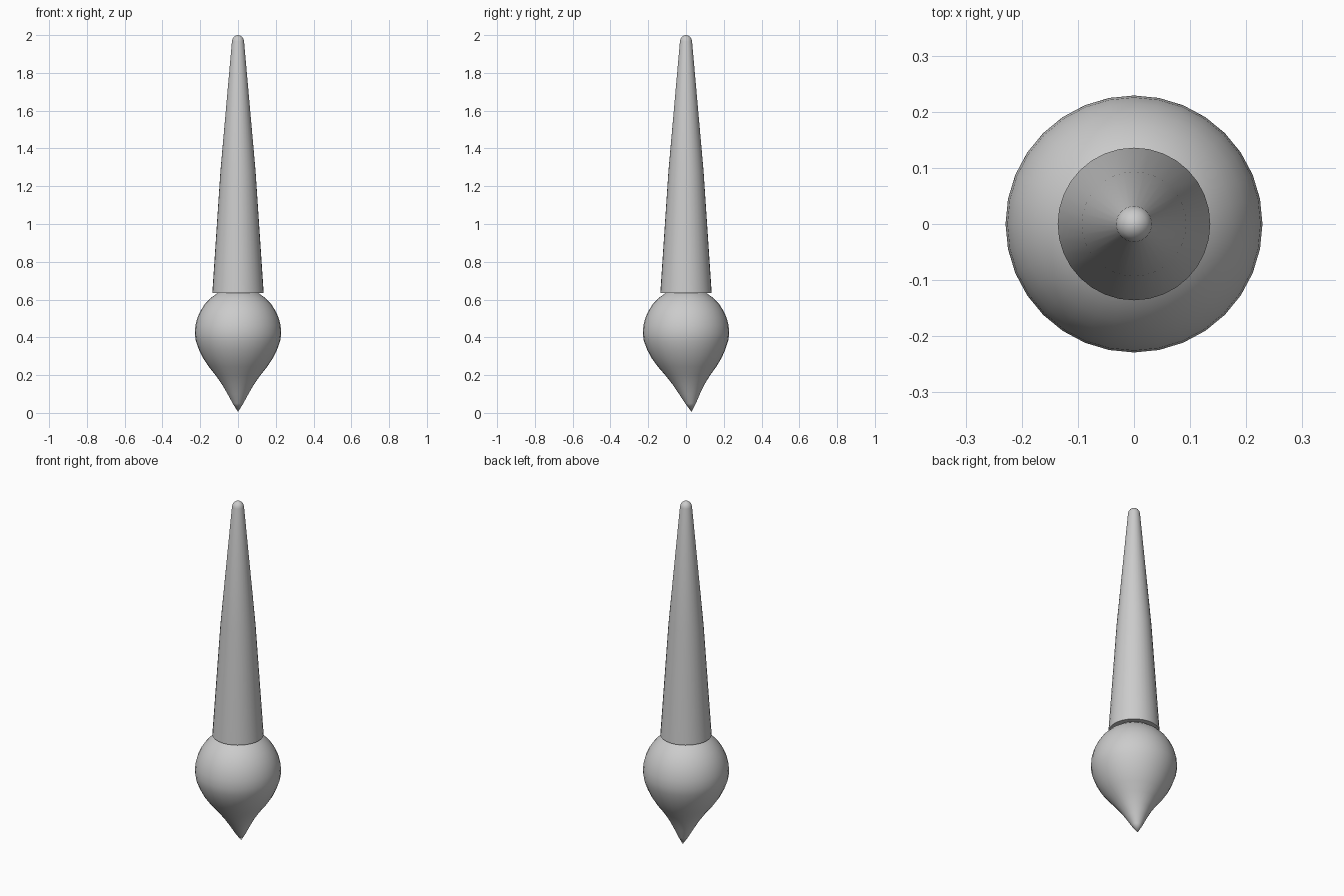
import bpy, bmesh, math

if "Cube" in bpy.data.objects:
    bpy.data.objects.remove(bpy.data.objects["Cube"])

SIDES = 32


def lathe(name, profile, bend=lambda z: 0.0):
    """Revolve (radius, z) points; radius 0 makes a pole. bend shifts rings in y."""
    bm = bmesh.new()
    rings = []
    for r, z in profile:
        if r == 0:
            rings.append([bm.verts.new((0, bend(z), z))])
        else:
            rings.append([bm.verts.new((r * math.cos(2 * math.pi * i / SIDES),
                                        r * math.sin(2 * math.pi * i / SIDES) + bend(z), z))
                          for i in range(SIDES)])
    for a, b in zip(rings, rings[1:]):
        for i in range(SIDES):
            j = (i + 1) % SIDES
            quad = [a[i % len(a)], a[j % len(a)], b[j % len(b)], b[i % len(b)]]
            bm.faces.new(list(dict.fromkeys(quad)))
    bmesh.ops.recalc_face_normals(bm, faces=bm.faces)
    mesh = bpy.data.meshes.new(name)
    bm.to_mesh(mesh)
    bm.free()
    ob = bpy.data.objects.new(name, mesh)
    bpy.context.collection.objects.link(ob)
    bpy.context.view_layer.objects.active = ob
    ob.select_set(True)
    bpy.ops.object.shade_smooth_by_angle(angle=math.radians(40))
    ob.select_set(False)
    return ob


# tapered handle with a rounded end and a flat base
tip = [(0.032 * math.cos(t), 1.965 + 0.035 * math.sin(t))
       for t in (math.radians(a) for a in (5, 25, 45, 65, 80))]
lathe("handle", [(0, 0.635), (0.136, 0.635), (0.093, 1.28)] + tip + [(0, 2.0)])

# bristle head: lower teardrop, then an elliptical dome tucked into the handle
lower = [(0, 0.005), (0.028, 0.05), (0.055, 0.1), (0.084, 0.15), (0.119, 0.2),
         (0.155, 0.245), (0.185, 0.29), (0.207, 0.335), (0.223, 0.38)]
dome = [(0.229 * math.cos(t), 0.42 + 0.243 * math.sin(t))
        for t in (math.radians(a) for a in range(0, 90, 10))]
lathe("bristles", lower + dome + [(0, 0.663)],
      bend=lambda z: 0.03 * max(0, 1 - z / 0.38) ** 1.6)
